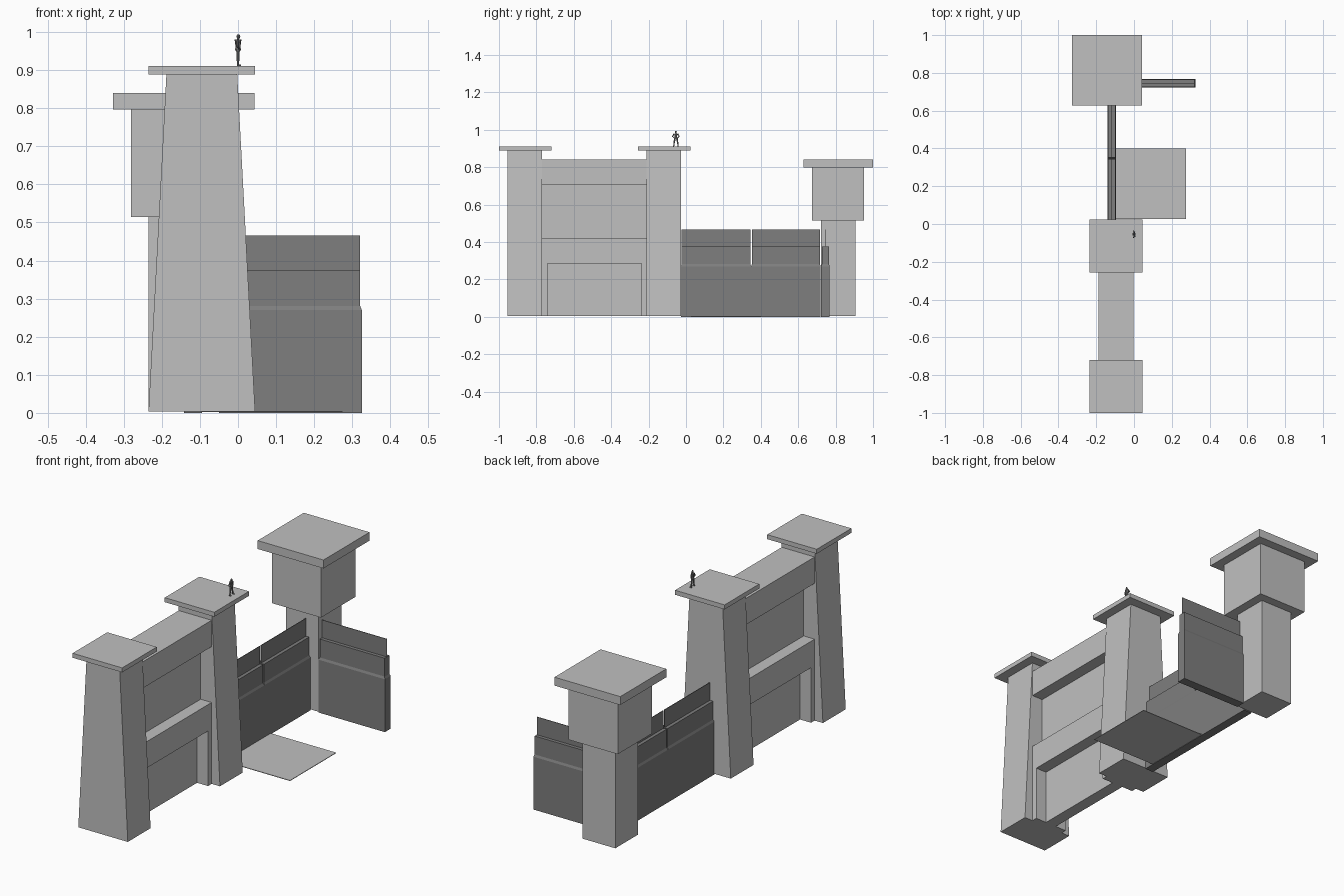
import bpy, bmesh
from mathutils import Vector

if "Cube" in bpy.data.objects:
    bpy.data.objects.remove(bpy.data.objects["Cube"])


def material(name, v):
    m = bpy.data.materials.new(name)
    m.diffuse_color = (v, v, v, 1)
    m.use_nodes = True
    m.node_tree.nodes["Principled BSDF"].inputs["Base Color"].default_value = m.diffuse_color
    return m


STONE = material("light grey stone", 0.53)
DARK = material("dark grey panel", 0.21)


def make(name, bm, mat):
    bmesh.ops.recalc_face_normals(bm, faces=bm.faces)
    me = bpy.data.meshes.new(name)
    bm.to_mesh(me)
    bm.free()
    me.materials.append(mat)
    ob = bpy.data.objects.new(name, me)
    bpy.context.collection.objects.link(ob)
    return ob


def stack(name, levels, mat):
    """Loft rectangles (x0, x1, y0, y1, z) into a closed solid."""
    bm = bmesh.new()
    rings = []
    for x0, x1, y0, y1, z in levels:
        rings.append([bm.verts.new(p) for p in
                      ((x0, y0, z), (x1, y0, z), (x1, y1, z), (x0, y1, z))])
    bm.faces.new(rings[0][::-1])
    bm.faces.new(rings[-1])
    for a, b in zip(rings, rings[1:]):
        for i in range(4):
            j = (i + 1) % 4
            bm.faces.new((a[i], a[j], b[j], b[i]))
    return make(name, bm, mat)


def box(name, x, y, z, mat):
    return stack(name, [(*x, *y, z[0]), (*x, *y, z[1])], mat)


G = 0.004  # stonework sits just above the panel feet

# Gate pillars, tapered in x only, with flat caps
for side, cy in (("front", -0.862), ("back", -0.118)):
    y0, y1 = cy - 0.092, cy + 0.092
    stack("gate_pillar_" + side, [(-0.235, 0.045, y0, y1, G),
                                  (-0.188, -0.002, y0, y1, 0.888)], STONE)
    box("gate_pillar_cap_" + side, (-0.235, 0.045), (cy - 0.138, cy + 0.142),
        (0.888, 0.911), STONE)

# Gate wall: top beam, mid ledge, jambs and recessed panel
GX, GY = (-0.188, -0.002), (-0.77, -0.21)
box("gate_top_beam", GX, GY, (0.705, 0.84), STONE)
box("gate_mid_ledge", GX, GY, (0.285, 0.42), STONE)
box("gate_recessed_panel", (-0.126, -0.064), GY, (G, 0.705), STONE)
box("gate_jamb_front", GX, (-0.77, -0.741), (G, 0.285), STONE)
box("gate_jamb_back", GX, (-0.239, -0.21), (G, 0.285), STONE)

# Square tower with an overhanging upper block and cap
TX, TY = -0.1425, 0.814
for name, r, z0, z1 in (("tower_shaft", 0.0925, G, 0.515),
                        ("tower_upper_block", 0.139, 0.515, 0.797),
                        ("tower_cap", 0.186, 0.797, 0.84)):
    box(name, (TX - r, TX + r), (TY - r, TY + r), (z0, z1), STONE)

# Loose floor slab beside the wall
box("floor_slab", (-0.1, 0.275), (0.027, 0.4), (0.002, 0.005), STONE)


# Wall panels: thick base, sloped shoulder, thinner upper part, thin top sheet
def wall_panel(name, start, length, centre, along_x):
    def rect(inset, half, z):
        a, b = (start + inset, start + length - inset), (centre - half, centre + half)
        return (*a, *b, z) if along_x else (*b, *a, z)
    stack(name, [rect(0, 0.0235, 0), rect(0, 0.0235, 0.27),
                 rect(0.004, 0.019, 0.281), rect(0.004, 0.019, 0.375)], DARK)
    stack(name + "_top_sheet", [rect(0.004, 0.0015, 0.375),
                                rect(0.004, 0.0015, 0.466)], DARK)


wall_panel("wall_panel_a", -0.027, 0.375, -0.118, False)
wall_panel("wall_panel_b", 0.348, 0.372, -0.118, False)
wall_panel("wall_panel_c", -0.05, 0.375, 0.745, True)

# Small standing figure, facing +x with hands on hips
fig = bmesh.new()


def limb(a, b, r1, r2):
    a, b = Vector(a), Vector(b)
    d = b - a
    rot = d.to_track_quat('Z', 'Y').to_matrix().to_4x4()
    rot.translation = (a + b) / 2
    bmesh.ops.create_cone(fig, cap_ends=True, segments=8, radius1=r1,
                          radius2=r2, depth=d.length, matrix=rot)


for s in (-1, 1):
    limb((0, s * 0.012, 0), (0, s * 0.009, 0.022), 0.0025, 0.0038)
    limb((0, s * 0.009, 0.022), (0, s * 0.005, 0.044), 0.0035, 0.005)
    limb((-0.003, s * 0.012, 0.0015), (0.008, s * 0.013, 0.0015), 0.0025, 0.002)
    limb((0, s * 0.010, 0.067), (-0.002, s * 0.018, 0.053), 0.0032, 0.0026)
    limb((-0.002, s * 0.018, 0.053), (0.003, s * 0.008, 0.045), 0.0026, 0.002)
limb((0, 0, 0.040), (0, 0, 0.052), 0.008, 0.0065)
limb((0, 0, 0.052), (0, 0, 0.069), 0.0065, 0.009)
limb((0, 0, 0.068), (0, 0, 0.074), 0.003, 0.003)
limb((0.001, 0, 0.072), (0.001, 0, 0.078), 0.0035, 0.0052)
limb((0.001, 0, 0.078), (0.001, 0, 0.083), 0.0052, 0.003)
figure = make("standing_figure", fig, DARK)
figure.location = (0.0, -0.054, 0.911)
